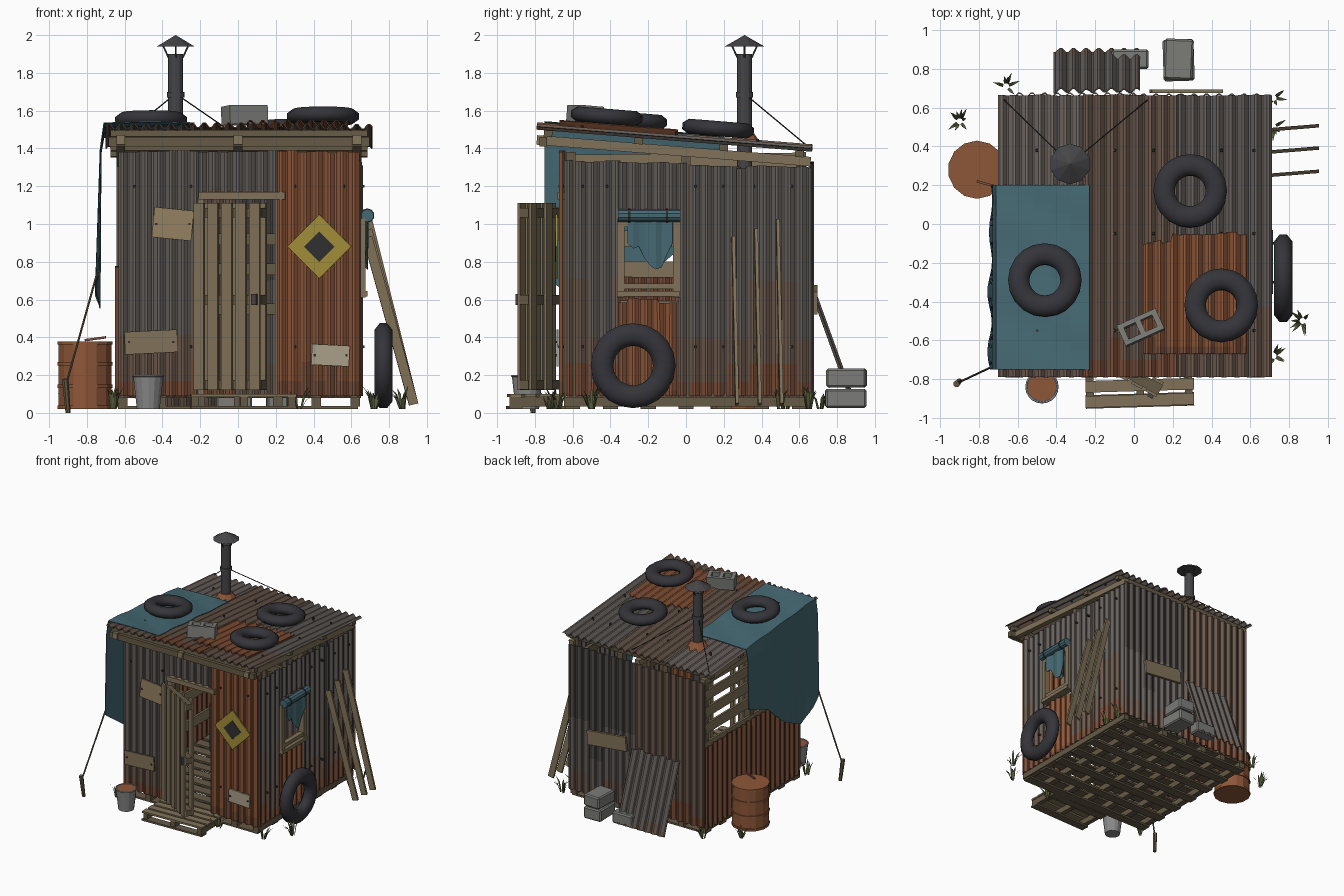
import bpy, bmesh, math, random
from mathutils import Vector as V, Matrix as M

if "Cube" in bpy.data.objects:
    bpy.data.objects.remove(bpy.data.objects["Cube"])
rnd = random.Random(4)
X, Y, Z = V((1, 0, 0)), V((0, 1, 0)), V((0, 0, 1))

def mat(name, r, g, b):
    m = bpy.data.materials.new(name)
    m.diffuse_color = (r, g, b, 1)
    m.use_nodes = True
    m.node_tree.nodes["Principled BSDF"].inputs["Base Color"].default_value = m.diffuse_color
    return m

GREY, DARK = mat("grey_metal", .13, .115, .105), mat("dark_metal", .085, .075, .07)
LIGHT, BROWN = mat("light_metal", .17, .14, .125), mat("brown_metal", .15, .10, .075)
RUST, RUST2 = mat("rust", .27, .095, .04), mat("deep_rust", .19, .075, .04)
WOOD, WOOD2 = mat("wood", .22, .17, .10), mat("old_wood", .13, .10, .06)
TEAL, TYRE = mat("teal_cloth", .06, .14, .17), mat("rubber", .035, .035, .042)
YELLOW, BLACK = mat("yellow_paint", .36, .27, .04), mat("black", .03, .03, .03)
STONE, TAN = mat("concrete", .2, .2, .19), mat("tan_board", .3, .22, .12)
CREAM, GRASS = mat("cream_board", .4, .35, .25), mat("grass", .09, .10, .04)
IRON, ZINC = mat("iron", .06, .06, .065), mat("zinc", .25, .25, .25)

def mk(name, bm, mats, mtx=M(), smooth=False):
    me = bpy.data.meshes.new(name)
    bm.to_mesh(me)
    bm.free()
    ob = bpy.data.objects.new(name, me)
    bpy.context.collection.objects.link(ob)
    for m in (mats if isinstance(mats, (list, tuple)) else [mats]):
        me.materials.append(m)
    ob.matrix_world = mtx
    if smooth:
        for p in me.polygons:
            p.use_smooth = True
    return ob

def box(name, size, loc, m, rot=(0, 0, 0), bevel=0):
    bm = bmesh.new()
    bmesh.ops.create_cube(bm, size=1, matrix=M.Diagonal((*size, 1)))
    if bevel:
        bmesh.ops.bevel(bm, geom=bm.edges[:], offset=bevel, segments=1, affect='EDGES')
    R = M.Rotation(rot[2], 4, 'Z') @ M.Rotation(rot[1], 4, 'Y') @ M.Rotation(rot[0], 4, 'X')
    return mk(name, bm, m, M.Translation(loc) @ R)

def span(p, q):
    p, q = V(p), V(q)
    return (q - p).length, M.Translation((p + q) / 2) @ (q - p).to_track_quat('Z', 'Y').to_matrix().to_4x4()

def bar(name, p, q, high, wide, m):
    L, mt = span(p, q)
    box(name, (wide, high, L), (0, 0, 0), m).matrix_world = mt

def cyl(name, p, q, r1, r2, n, m, caps=True):
    L, mt = span(p, q)
    bm = bmesh.new()
    bmesh.ops.create_cone(bm, cap_ends=caps, segments=n, radius1=r1, radius2=max(r2, .0005), depth=L)
    return mk(name, bm, m, mt)

def grid(name, fn, nu, nv, mats, pick=lambda i, k: 0, thick=.006):
    bm = bmesh.new()
    vs = [[bm.verts.new(fn(i, k)) for k in range(nv + 1)] for i in range(nu + 1)]
    for i in range(nu):
        for k in range(nv):
            f = bm.faces.new((vs[i][k], vs[i + 1][k], vs[i + 1][k + 1], vs[i][k + 1]))
            f.material_index = pick(i, k)
    ob = mk(name, bm, mats)
    s = ob.modifiers.new("thickness", 'SOLIDIFY')
    s.thickness, s.offset = thick, 0
    return ob

def sheet(name, o, u, v, w, h, mats, jag=.012, amp=.011, tear=0):
    """Corrugated sheet: ribs run along v, rusting towards v = 0, ragged far edge."""
    o, n = V(o), u.cross(v).normalized()
    cols, fr = max(6, round(w / .065 * 6)), [0, .06, .14, .25, .5, .8, 1]
    tops = [rnd.uniform(0, jag) for _ in range(cols // 5 + 2)]
    wear = [rnd.choice((0, 0, 1)) for _ in range(cols // 6 + 2)]
    def pt(i, k):
        top = h - tops[i // 5] - (tear * rnd.uniform(.6, 1) if i < cols * .28 else 0) * (k == 6)
        return o + u * (w * i / cols) + v * (top * fr[k]) + n * (amp * math.sin(math.pi * i / 3))
    def pick(i, k):
        k += 1 - wear[i // 6]
        return 2 if k < 2 else 1 if k < 4 else 0
    return grid(name, pt, cols, 6, mats, pick)

def torus(name, R, rr, width, mtx, m=TYRE):
    bm = bmesh.new()
    prof = [(math.cos(a * math.pi / 4 + .39), math.sin(a * math.pi / 4 + .39)) for a in range(8)]
    N = 20
    vs = [[bm.verts.new(((R + rr * c * 1.08) * math.cos(t), (R + rr * c * 1.08) * math.sin(t), width * .54 * s))
           for c, s in prof] for t in (2 * math.pi * i / N for i in range(N))]
    for i in range(N):
        for k in range(8):
            bm.faces.new((vs[i][k], vs[(i + 1) % N][k], vs[(i + 1) % N][(k + 1) % 8], vs[i][(k + 1) % 8]))
    return mk(name, bm, m, mtx, True)

def rz(y):
    return 1.515 - .08 * (y + .79)

# floor pallets: boards, stringers, skids
for i in range(11):
    box("floor_board", (1.27, .085, .015), (0, -.59 + i * .118, .092), WOOD2)
for i in range(7):
    box("floor_stringer", (.05, 1.29, .05), (-.61 + i * .205, 0, .06), WOOD2)
for i in range(7):
    box("floor_skid", (1.27, .08, .015), (0, -.6 + i * .2, .028), WOOD2)

# step pallet
for i in range(4):
    box("step_board", (.56, .06, .015), (.03, -.91 + i * .078, .092), WOOD, (0, 0, .03))
for x in (-.23, .03, .28):
    box("step_stringer", (.04, .28, .05), (x, -.795, .06), WOOD2, (0, 0, .03))
for y in (-.91, -.68):
    box("step_skid", (.56, .07, .015), (.03, y, .028), WOOD2, (0, 0, .03))

# frame posts, inner slats, left wall slats
for x in (-.6, .61):
    for y in (-.61, 0, .61):
        box("post", (.05, .05, 1.28), (x, y, .74), WOOD2)
for i, z in enumerate((.3, .55, .76, .92, 1.06, 1.2, 1.33)):
    box("left_slat", (.018, 1.26, .085), (-.62, 0, z), WOOD, (rnd.uniform(-.01, .01), 0, 0))
    if i % 2 or i == 2:
        box("back_rail", (1.22, .03, .06), (0, .635, z), WOOD2)
        for y0, y1 in ((-.62, -.37), (-.03, .62)):
            box("right_rail", (.03, y1 - y0, .06), (.615, (y0 + y1) / 2, z), WOOD2)

# front wall
g, br, ru = (GREY, BROWN, RUST2), (BROWN, BROWN, RUST2), (RUST, RUST, RUST2)
sheet("front_left_sheet", (-.63, -.65, .09), X, Z, .43, 1.3, g)
sheet("front_top_sheet", (-.21, -.65, 1.16), X, Z, .44, .23, (GREY, GREY, BROWN))
sheet("front_rust_sheet", (.21, -.66, .09), X, Z, .43, 1.3, ru)
box("door_header", (.46, .04, .04), (.02, -.66, 1.15), WOOD)
for x in (-.2, .215):
    box("door_jamb", (.04, .05, 1.05), (x, -.63, .62), WOOD)
# right wall
sheet("right_front_sheet", (.64, -.64, .09), Y, Z, .29, 1.25, g)
sheet("right_top_sheet", (.645, -.36, 1.07), Y, Z, .33, .26, (GREY, GREY, BROWN))
sheet("right_rust_sheet", (.645, -.36, .09), Y, Z, .33, .52, ru, .03)
sheet("right_mid_sheet", (.64, -.04, .09), Y, Z, .33, 1.24, g, .03)
sheet("right_back_sheet", (.65, .27, .09), Y, Z, .39, 1.22, g, .02)
# back and left walls
sheet("back_sheet_a", (.65, .66, .08), -X, Z, .66, 1.25, (DARK, GREY, BROWN))
sheet("back_sheet_b", (.01, .665, .08), -X, Z, .65, 1.25, br)
sheet("left_rust_sheet", (-.64, .65, .06), -Y, Z, 1.28, .72, (RUST2, RUST2, RUST2), .02)
box("back_patch", (.37, .02, .12), (.27, .685, .6), WOOD, (0, .1, 0))

# window frame, rolled blind and rag
for y in (-.345, -.05):
    box("window_post", (.05, .04, .42), (.65, y, .82), WOOD)
for z, d in ((.63, .07), (.67, .04), (1.0, .05)):
    box("window_rail", (d, .33, .03), (.65, -.2, z), WOOD)
cyl("rolled_blind", (.685, -.36, 1.045), (.685, -.03, 1.045), .034, .034, 10, TEAL)
for y in (-.3, -.1):
    cyl("blind_tie", (.685, y - .006, 1.045), (.685, y + .006, 1.045), .038, .038, 10, BLACK)
low = (.9, .87, .88, .82, .78, .76, .77, .84, .9)
grid("hanging_rag", lambda i, k: V((.68 + .008 * math.sin(i * 1.7), -.31 + .03 * i,
     1.03 + (low[i] - 1.03) * k / 4)), 8, 4, TEAL)

# open door built like a pallet
D = M.Translation((-.215, -.665, 0)) @ M.Rotation(-.5, 4, 'Z')
def door(name, size, loc, m):
    ob = box(name, size, loc, m)
    ob.matrix_world = D @ ob.matrix_world
for i in range(5):
    door("door_slat", (.062, .015, .99), (.03 + i * .084, -.035, .615), WOOD)
    if i % 2 == 0:
        door("door_back_slat", (.062, .015, .99), (.03 + i * .084, .035, .615), WOOD)
for z in (.15, .6, 1.06):
    door("door_rail", (.4, .055, .05), (.2, 0, z), WOOD2)
door("door_latch", (.03, .02, .06), (.37, -.05, .6), IRON)

# boards and warning plate on the front
for n, w, h, x, z, r, m in (("upper_patch", .21, .16, -.345, 1.0, .1, TAN), ("lower_patch", .28, .12, -.46, .375, -.05, WOOD),
                            ("right_patch", .2, .11, .49, .305, .05, CREAM)):
    box(n, (w, .012, h), (x, -.68, z), m, (0, r, 0))
    for s in (-1, 1):
        box(n + "_nail", (.012, .01, .012), (x + s * w * .42, -.688, z), BLACK)
box("yellow_diamond", (.24, .01, .24), (.43, -.685, .88), YELLOW, (0, math.pi / 4, 0))
box("diamond_centre", (.115, .01, .115), (.43, -.689, .88), BLACK, (0, math.pi / 4, 0))

# roof beams and sheets
for x in (-.62, 0, .63):
    bar("rafter", (x, -.79, 1.445), (x, .66, 1.33), .05, .045, WOOD)
for y in (-.73, -.25, .2, .6):
    box("purlin", (1.36, .045, .035), (.005, y, rz(y) - .032), WOOD2, (-.08, 0, 0))
box("front_beam", (1.38, .04, .05), (.005, -.755, 1.435), WOOD2)
S = V((0, 1, -.08))
for n, x, w, dz, m in (("left", -.7, .47, 0, (LIGHT, LIGHT, BROWN)), ("middle", -.26, .5, .008, br), ("right", .22, .49, 0, (GREY, BROWN, BROWN))):
    sheet("roof_sheet_" + n, (x, -.79, rz(-.79) + dz), X, S, w, 1.46, m, .008, .015)
sheet("roof_rust_patch", (.05, -.67, rz(-.67) + .03), X, S, .53, .63, ru, .02, .015, .06)
for x in (-.5, -.1, .1, .45, .62):
    for y in (-.55, -.05, .38):
        cyl("roof_screw", (x, y, rz(y)), (x, y, rz(y) + .028), .01, .007, 6, BLACK)
for z in (.35, 1.2):
    for x in (-.55, -.25, .3, .56):
        box("front_screw", (.013, .03, .013), (x, -.66, z), BLACK)
    for y in (-.55, -.42, .05, .2, .36, .56):
        box("right_screw", (.03, .013, .013), (.655, y, z), BLACK)

# tarp over the left eave
def tarp(i, k):
    t = i / 20
    y = .2 - .95 * t
    if k <= 5:
        return V((-.23 - .48 * k / 5, y, rz(y) + .026 + .004 * math.sin(i * .9 + k)))
    keys, f = (.5, .6, .82, .95, .8), min(t * 4, 3.999)
    a = int(f)
    drop = (keys[a] + (keys[a + 1] - keys[a]) * (f - a)) * (k - 5) / 7
    return V((-.725 - .02 * drop + .014 * math.sin(i * .95) * drop, y, rz(y) + .01 - drop))
grid("tarp", tarp, 20, 12, TEAL)
cyl("tarp_rope", (-.74, -.74, .76), (-.91, -.82, .15), .006, .006, 6, WOOD2)
cyl("peg", (-.90, -.81, 0), (-.915, -.825, .18), .014, .018, 7, WOOD2)

# tyres and blocks
tilt = M.Rotation(-.08, 4, 'X')
for x, y, z in ((.29, .17, 1.505), (.45, -.42, 1.57), (-.46, -.29, 1.55)):
    torus("roof_tyre", .135, .055, .08, M.Translation((x, y, z)) @ tilt)
torus("wall_tyre", .165, .06, .095, M.Translation((.77, -.28, .25)) @ M.Rotation(math.pi / 2, 4, 'Y'))
B = M.Translation((.035, -.535, 1.575)) @ M.Rotation(.42, 4, 'Z') @ tilt
for sx, sy, x, y in ((.22, .025, 0, .045), (.22, .025, 0, -.045), (.03, .07, -.095, 0), (.03, .07, 0, 0), (.03, .07, .095, 0)):
    ob = box("roof_block_wall", (sx, sy, .1), (x, y, 0), STONE)
    ob.matrix_world = B @ ob.matrix_world
for n, loc, s, r in (("low", (.23, .845, .077), (.16, .215, .1), .03), ("high", (.23, .85, .185), (.15, .21, .1), -.04),
                     ("loose", (-.02, .85, .077), (.19, .1, .1), 0)):
    box("block_" + n, s, loc, STONE, (0, 0, r), .01)

# chimney, cap, flashing, wires, stove
cx, cy = -.33, .31
cyl("chimney_pipe", (cx, cy, .5), (cx, cy, 1.9), .04, .04, 12, IRON)
cyl("pipe_ring", (cx, cy, 1.67), (cx, cy, 1.7), .046, .046, 12, IRON)
cyl("flashing", (cx, cy, 1.42), (cx, cy, 1.48), .09, .05, 10, RUST)
cyl("chimney_cap", (cx, cy, 1.94), (cx, cy, 2.0), .105, 0, 10, IRON)
for a in range(4):
    c, s = math.cos(a * math.pi / 2), math.sin(a * math.pi / 2)
    cyl("cap_strut", (cx + .038 * c, cy + .038 * s, 1.88), (cx + .07 * c, cy + .07 * s, 1.95), .005, .005, 5, IRON)
for x in (-.67, .07):
    cyl("guy_wire", (cx, cy, 1.69), (x, .64, 1.415), .0035, .0035, 5, BLACK)
cyl("stove", (cx, cy, .12), (cx, cy, .52), .13, .13, 12, IRON)

# barrel and bucket
cyl("barrel", (-.81, .28, .02), (-.81, .28, .37), .143, .143, 14, RUST)
for z in (.03, .14, .26, .37):
    cyl("barrel_hoop", (-.81, .28, z - .009), (-.81, .28, z + .009), .15, .15, 14, RUST)
bar("barrel_stick", (-.81, .22, .385), (-.7, .19, .4), .012, .012, RUST2)
cyl("bucket", (-.475, -.84, .02), (-.475, -.84, .195), .062, .082, 14, ZINC)
cyl("bucket_fill", (-.475, -.84, .19), (-.475, -.84, .198), .074, .074, 14, RUST)
torus("bucket_rim", .081, .005, .01, M.Translation((-.475, -.84, .196)), ZINC)

# leaning planks and sheet
for y, z, w in ((.27, .93, .05), (.39, .97, .05), (.505, 1.02, .05)):
    bar("leaning_plank", (.93, y, .045), (.685, y - .02, z), w, .018, WOOD)
v = V((0, -.21, .58))
sheet("leaning_sheet", (.03, .895, .03), -X, v.normalized(), .445, .62, (GREY, GREY, BROWN), .02, .012)

# grass
for x, y, n in ((-.9, .53, 9), (-.66, .71, 6), (.87, -.5, 10), (.72, -.68, 8), (.72, .65, 7), (.32, -.72, 7), (-.66, -.7, 8), (.72, .5, 5)):
    bm = bmesh.new()
    for _ in range(n):
        a, L, h = rnd.uniform(0, 6.28), rnd.uniform(.02, .07), rnd.uniform(.07, .125)
        d = V((math.cos(a), math.sin(a), 0))
        s, b = d.cross(Z) * .008, d * .015 + Z * .02
        p = [bm.verts.new(q) for q in (b - s, b + s, b + d * L * .4 + Z * h * .7 + s, b + d * L * .4 + Z * h * .7 - s, b + d * L + Z * h)]
        bm.faces.new(p[:4])
        bm.faces.new((p[3], p[2], p[4]))
    mk("grass_tuft", bm, GRASS, M.Translation((x, y, 0)))
